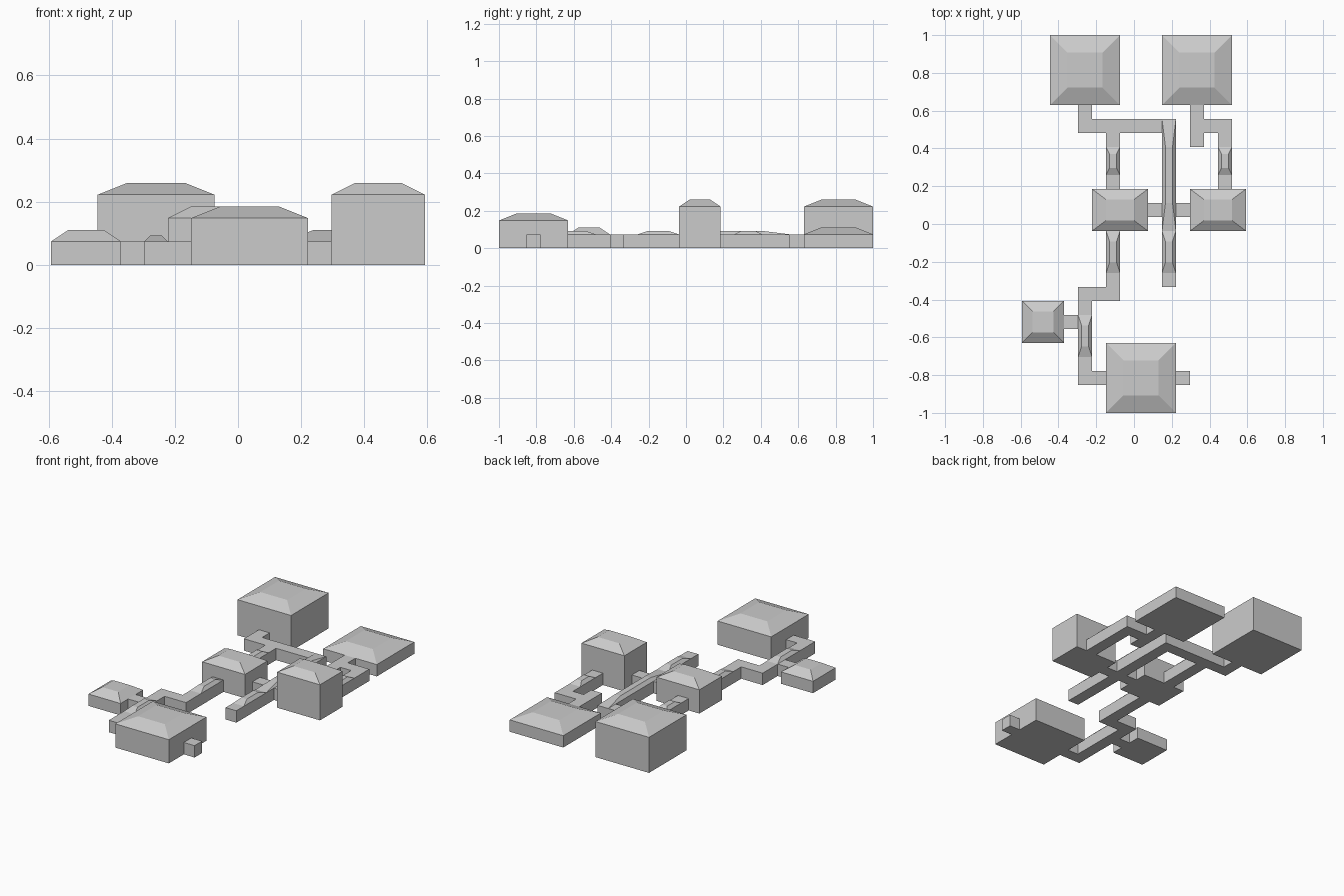
import bpy, bmesh

if "Cube" in bpy.data.objects:
    bpy.data.objects.remove(bpy.data.objects["Cube"])

U = 2 / 27  # grid cell size of the plan


def loop(bm, x0, x1, y0, y1, z):
    """Rectangle of vertices given in plan cells."""
    return [bm.verts.new(((x - 8) * U, (y - 13.5) * U, z * U))
            for x, y in ((x0, y0), (x1, y0), (x1, y1), (x0, y1))]


def add_stack(bm, loops):
    """Closed solid through stacked rectangles."""
    bm.faces.new(loops[0][::-1])
    bm.faces.new(loops[-1])
    for a, b in zip(loops, loops[1:]):
        for i in range(4):
            j = (i + 1) % 4
            bm.faces.new((a[i], a[j], b[j], b[i]))


def hip(bm, x0, x1, y0, y1, z, rise):
    """Flat-topped hip, inset a quarter of the plan on each side."""
    dx, dy = (x1 - x0) / 4, (y1 - y0) / 4
    return [loop(bm, x0, x1, y0, y1, z),
            loop(bm, x0 + dx, x1 - dx, y0 + dy, y1 - dy, z + rise)]


def finish(bm, name):
    me = bpy.data.meshes.new(name)
    bm.to_mesh(me)
    bm.free()
    bpy.context.collection.objects.link(bpy.data.objects.new(name, me))


# Rooms: x0, x1, y0, y1, wall height in cells
rooms = {
    "back_left_room": (2, 7, 22, 27, 3),
    "back_right_room": (10, 15, 22, 27, 1),
    "middle_left_room": (5, 9, 13, 16, 2),
    "middle_right_room": (12, 16, 13, 16, 3),
    "side_room": (0, 3, 5, 8, 1),
    "front_room": (6, 11, 0, 5, 2),
}
for name, (x0, x1, y0, y1, h) in rooms.items():
    bm = bmesh.new()
    add_stack(bm, [loop(bm, x0, x1, y0, y1, 0)] + hip(bm, x0, x1, y0, y1, h, 0.5))
    finish(bm, name)

# Corridors, one cell high
corridors = {
    "back_left_corridor": [(4, 5, 21, 22), (4, 10, 20, 21), (6, 7, 16, 20)],
    "long_corridor": [(10, 11, 9, 21)],
    "cross_corridor": [(9, 10, 14, 15), (11, 12, 14, 15)],
    "back_right_corridor": [(12, 13, 19, 22), (13, 14, 20, 21), (14, 15, 16, 21)],
    "front_corridor": [(6, 7, 9, 13), (4, 7, 8, 9), (4, 5, 2, 8),
                       (3, 4, 6, 7), (5, 6, 2, 3)],
    "front_stub": [(11, 12, 2, 3)],
}
for name, parts in corridors.items():
    bm = bmesh.new()
    for p in parts:
        add_stack(bm, [loop(bm, *p, 0), loop(bm, *p, 1)])
    finish(bm, name)

# Low hipped caps on straight corridor runs
caps = [(6, 7, 17, 19), (14, 15, 17, 19), (6, 7, 10, 13),
        (10, 11, 10, 13), (10, 11, 13, 21), (4, 5, 4, 7)]
for i, p in enumerate(caps, 1):
    bm = bmesh.new()
    add_stack(bm, hip(bm, *p, 1, 0.25))
    finish(bm, f"corridor_cap_{i}")
